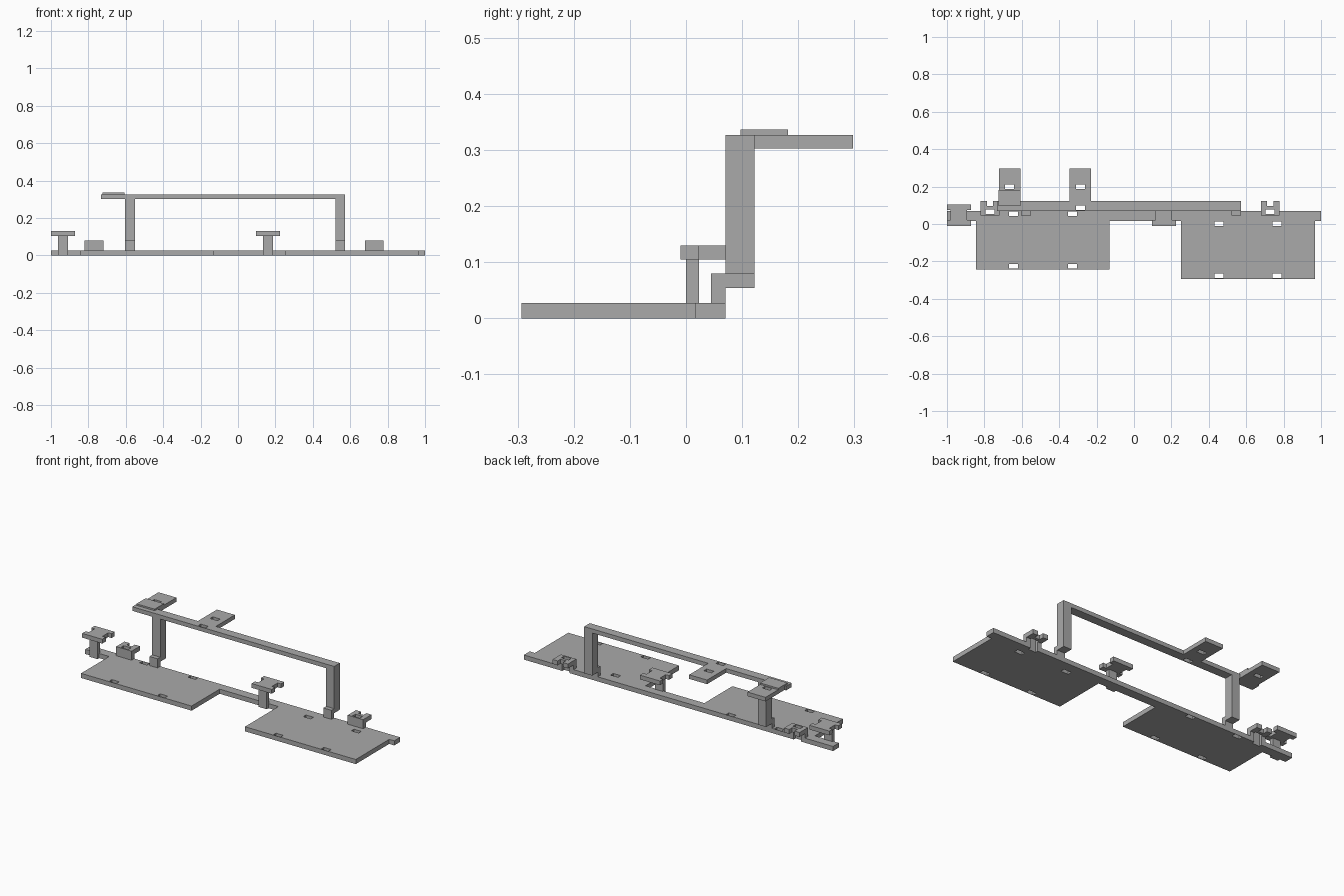
import bpy
import bmesh

cube = bpy.data.objects.get("Cube")
if cube:
    bpy.data.objects.remove(cube, do_unlink=True)

GREY = (0.4, 0.4, 0.4, 1)
grey = bpy.data.materials.new("plain grey")
grey.use_nodes = True
grey.diffuse_color = GREY
grey.node_tree.nodes["Principled BSDF"].inputs["Base Color"].default_value = GREY


def plate(name, x, y, z, holes=()):
    """Box over the x, y, z ranges; holes are (x0, x1, y0, y1) slots or edge notches."""
    def breaks(span, i):
        cuts = [min(max(v, span[0]), span[1]) for h in holes for v in h[i:i + 2]]
        return sorted(set(cuts) | set(span))

    def cut(px, py):
        return any(a < px < b and c < py < d for a, b, c, d in holes)

    xs, ys = breaks(x, 0), breaks(y, 2)
    bm = bmesh.new()
    grid = [[bm.verts.new((px, py, z[0])) for py in ys] for px in xs]
    for i in range(len(xs) - 1):
        for j in range(len(ys) - 1):
            if not cut((xs[i] + xs[i + 1]) / 2, (ys[j] + ys[j + 1]) / 2):
                bm.faces.new((grid[i][j], grid[i + 1][j],
                              grid[i + 1][j + 1], grid[i][j + 1]))
    top = bmesh.ops.extrude_face_region(bm, geom=bm.faces[:])["geom"]
    for v in top:
        if isinstance(v, bmesh.types.BMVert):
            v.co.z = z[1]
    bmesh.ops.delete(bm, geom=[v for v in bm.verts if not v.link_faces], context="VERTS")
    bmesh.ops.recalc_face_normals(bm, faces=bm.faces[:])
    mesh = bpy.data.meshes.new(name)
    bm.to_mesh(mesh)
    bm.free()
    mesh.materials.append(grey)
    obj = bpy.data.objects.new(name, mesh)
    bpy.context.collection.objects.link(obj)
    return obj


def slot(cx, y0, half=0.024, depth=0.025):
    return (cx - half, cx + half, y0, y0 + depth)


BASE = (0, 0.027)
RAIL_Y = (0.016, 0.07)
ARM_Y = (0.07, 0.122)
BEAM_Z = (0.303, 0.327)
LOW_Z = (0.054, 0.08)
CLIPS = {"left": 0.728, "right": -0.77}

# Base rail, slotted behind the right panel and under the clips
rail_slots = [slot(cx, 0.043) for cx in (-0.643, -0.33)]
rail_slots += [slot(cx, 0.053, depth=0.02) for cx in CLIPS.values()]
plate("base_rail", (-1, 1), RAIL_Y, BASE, rail_slots)

# Two flat panels with slots near the edges
plate("right_panel", (-0.845, -0.13), (-0.243, 0.016), BASE,
      [slot(cx, -0.238) for cx in (-0.643, -0.33)])
plate("left_panel", (0.25, 0.967), (-0.293, 0.016), BASE,
      [slot(cx, y) for cx in (0.455, 0.765) for y in (-0.29, -0.012)])

# T-shaped stands with side notches in their tops
for side, cx in (("right", -0.936), ("left", 0.16)):
    plate(side + "_stand_stem", (cx - 0.026, cx + 0.026), (0, 0.023), (0, 0.105))
    plate(side + "_stand_top", (cx - 0.065, cx + 0.065), (-0.01, 0.105), (0.105, 0.13),
          [(cx - 0.07, cx - 0.044, 0.022, 0.075), (cx + 0.044, cx + 0.07, 0.022, 0.075)])

# Low clips: upright with a forked ledge behind
for side, cx in CLIPS.items():
    span = (cx - 0.05, cx + 0.05)
    hole = slot(cx, 0.053)
    plate(side + "_clip_upright", span, (0.045, 0.07), (0.027, LOW_Z[0]), [hole])
    plate(side + "_clip_ledge", span, (0.045, 0.122), LOW_Z,
          [hole, (cx - 0.017, cx + 0.017, 0.095, 0.13)])

# Frame columns standing on stepped feet
for side, cx in (("right", -0.578), ("left", 0.547)):
    span = (cx - 0.026, cx + 0.026)
    plate(side + "_column_foot", span, (0.045, 0.07), (0.027, LOW_Z[1]))
    plate(side + "_column", span, ARM_Y, (LOW_Z[0], BEAM_Z[0]))

# Top beam and its two rear tabs
TABS = {"outer": -0.665, "inner": -0.287}
beam_slot = slot(TABS["inner"], 0.075)
plate("top_beam", (-0.733, 0.573), ARM_Y, BEAM_Z, [beam_slot])
for name, cx in TABS.items():
    plate(name + "_tab", (cx - 0.058, cx + 0.058), (ARM_Y[1], 0.298), BEAM_Z,
          [slot(cx, 0.186)])

# Thin cap over the outer tab joint
plate("tab_cap", (-0.725, -0.607), (0.097, 0.182), (0.327, 0.336))
